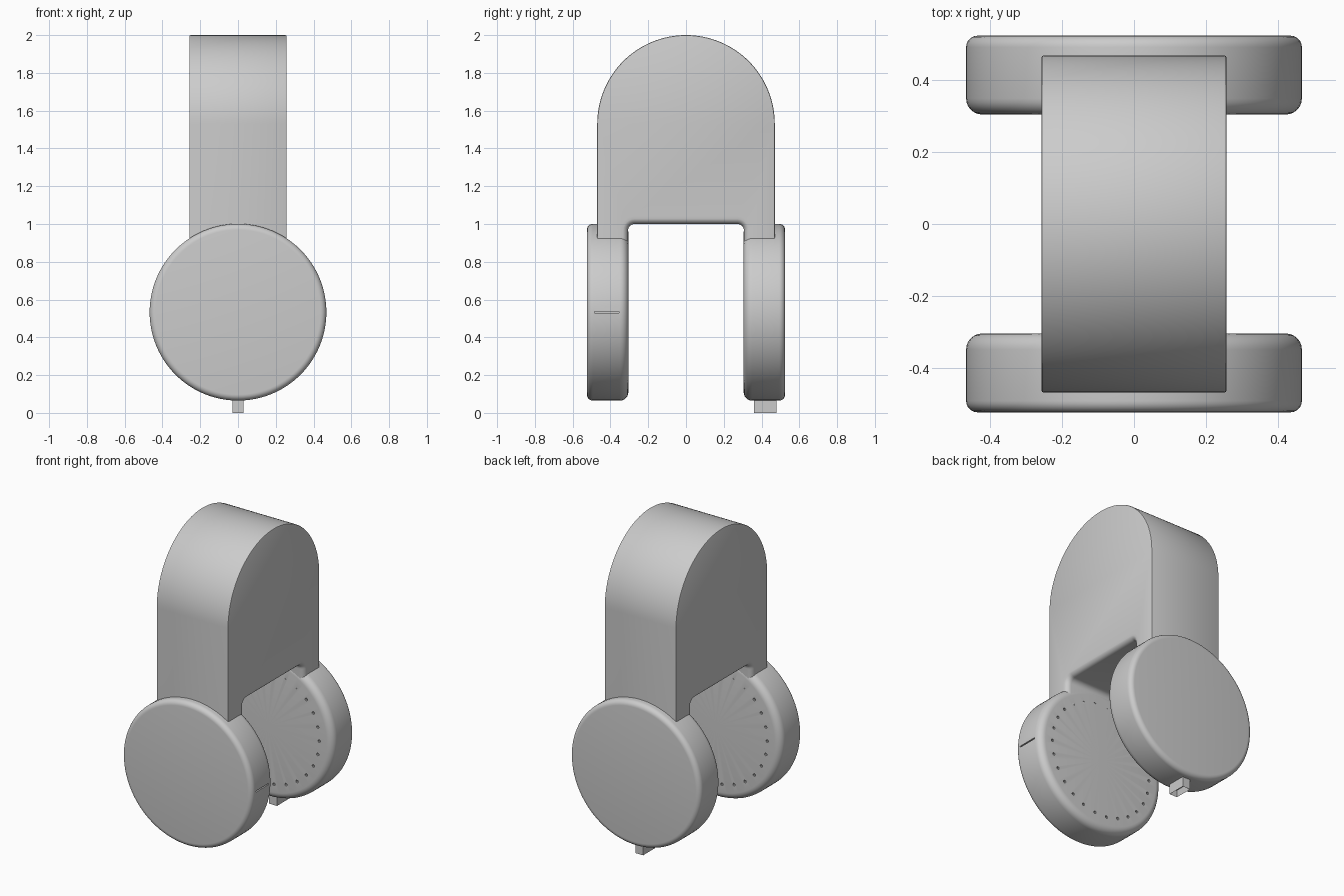
import bpy, bmesh
from math import sin, cos, pi, radians
from mathutils import Matrix, Vector

if "Cube" in bpy.data.objects:
    bpy.data.objects.remove(bpy.data.objects["Cube"])

CZ, R = 0.533, 0.468           # wheel centre height and radius


def finish(bm, name, smooth=True):
    bmesh.ops.recalc_face_normals(bm, faces=bm.faces[:])
    me = bpy.data.meshes.new(name)
    bm.to_mesh(me)
    bm.free()
    ob = bpy.data.objects.new(name, me)
    bpy.context.collection.objects.link(ob)
    if smooth:
        bpy.ops.object.select_all(action='DESELECT')
        ob.select_set(True)
        bpy.context.view_layer.objects.active = ob
        bpy.ops.object.shade_smooth_by_angle(angle=radians(30))
    return ob


def arc(cy, cz, r, a0, a1, n):
    return [(cy + r * cos(a0 + (a1 - a0) * i / n), cz + r * sin(a0 + (a1 - a0) * i / n))
            for i in range(n + 1)]


# Arched body: side profile pushed across x, with a notch between the legs
f = 0.035
profile = [(0.47, 0.8)] + arc(0, 1.53, 0.47, 0, pi, 64) + [(-0.47, 0.8), (-0.307, 0.8)]
profile += arc(-0.307 + f, 1.0 - f, f, pi, pi / 2, 6)
profile += arc(0.307 - f, 1.0 - f, f, pi / 2, 0, 6) + [(0.307, 0.8)]
bm = bmesh.new()
face = bm.faces.new([bm.verts.new((-0.258, y, z)) for y, z in profile])
ext = bmesh.ops.extrude_face_region(bm, geom=[face])
bmesh.ops.translate(bm, vec=(0.516, 0, 0),
                    verts=[g for g in ext['geom'] if isinstance(g, bmesh.types.BMVert)])


def rim_edges(inner):
    out = []
    for e in bm.edges:
        a, b = e.verts[0].co, e.verts[1].co
        if abs(a.x - b.x) > 1e-4 or abs(abs(a.x) - 0.258) > 1e-4:
            continue
        if max(a.z, b.z) < 0.81:
            continue
        notch = all(abs(v.y) < 0.31 and v.z < 1.01 for v in (a, b))
        if notch == inner:
            out.append(e)
    return out


bmesh.ops.bevel(bm, geom=rim_edges(True), offset=0.033, segments=5, profile=0.5, affect='EDGES')
bmesh.ops.bevel(bm, geom=rim_edges(False), offset=0.007, segments=2, profile=0.5, affect='EDGES')
finish(bm, "arched_body")


# Wheel pods: rounded discs with a ring of small holes on the inner face
def wheel(side, name):
    ri, ro, yi, yo = 0.045, 0.032, 0.305, 0.525
    pts = [(yi, 0)] + arc(yi + ri, R - ri, ri, pi, pi / 2, 6)
    pts += arc(yo - ro, R - ro, ro, pi / 2, 0, 6) + [(yo, 0)]
    bm = bmesh.new()
    vs = [bm.verts.new((0, side * y, CZ + r)) for y, r in pts]
    es = [bm.edges.new(p) for p in zip(vs, vs[1:])]
    bmesh.ops.spin(bm, geom=vs + es, cent=(0, 0, CZ), axis=(0, 1, 0), angle=2 * pi, steps=96)
    bmesh.ops.remove_doubles(bm, verts=bm.verts[:], dist=1e-5)
    ob = finish(bm, name, False)

    cut = bmesh.new()
    for i in range(26):
        a = 2 * pi * i / 26
        m = Matrix.Translation((0.37 * cos(a), side * yi, CZ + 0.37 * sin(a))) @ Matrix.Rotation(pi / 2, 4, 'X')
        bmesh.ops.create_cone(cut, cap_ends=True, segments=10, radius1=0.009, radius2=0.009,
                              depth=0.03, matrix=m)
    if side < 0:                # thin slot in the rim
        m = Matrix.Translation((R, -0.42, CZ)) @ Matrix.Diagonal((0.04, 0.13, 0.008, 1))
        bmesh.ops.create_cube(cut, size=1, matrix=m)
    cutter = finish(cut, name + "_cutter", False)
    cutter.hide_render = True
    cutter.hide_set(True)
    mod = ob.modifiers.new("holes", 'BOOLEAN')
    mod.operation, mod.object, mod.solver = 'DIFFERENCE', cutter, 'EXACT'
    bpy.ops.object.select_all(action='DESELECT')
    ob.select_set(True)
    bpy.context.view_layer.objects.active = ob
    bpy.ops.object.modifier_apply(modifier=mod.name)
    bpy.data.objects.remove(cutter)
    bpy.ops.object.shade_smooth_by_angle(angle=radians(30))


wheel(-1, "front_wheel_pod")
wheel(1, "back_wheel_pod")

# Hollow plug under the back pod
bm = bmesh.new()
bmesh.ops.create_cube(bm, size=1, matrix=Matrix.Translation((0, 0.42, 0.05)) @ Matrix.Diagonal((0.056, 0.12, 0.1, 1)))
bm.normal_update()
bottom = min(bm.faces, key=lambda p: p.calc_center_median().z)
bmesh.ops.inset_region(bm, faces=[bottom], thickness=0.01)
bmesh.ops.translate(bm, verts=bottom.verts[:], vec=Vector((0, 0, 0.04)))
finish(bm, "plug", False)
